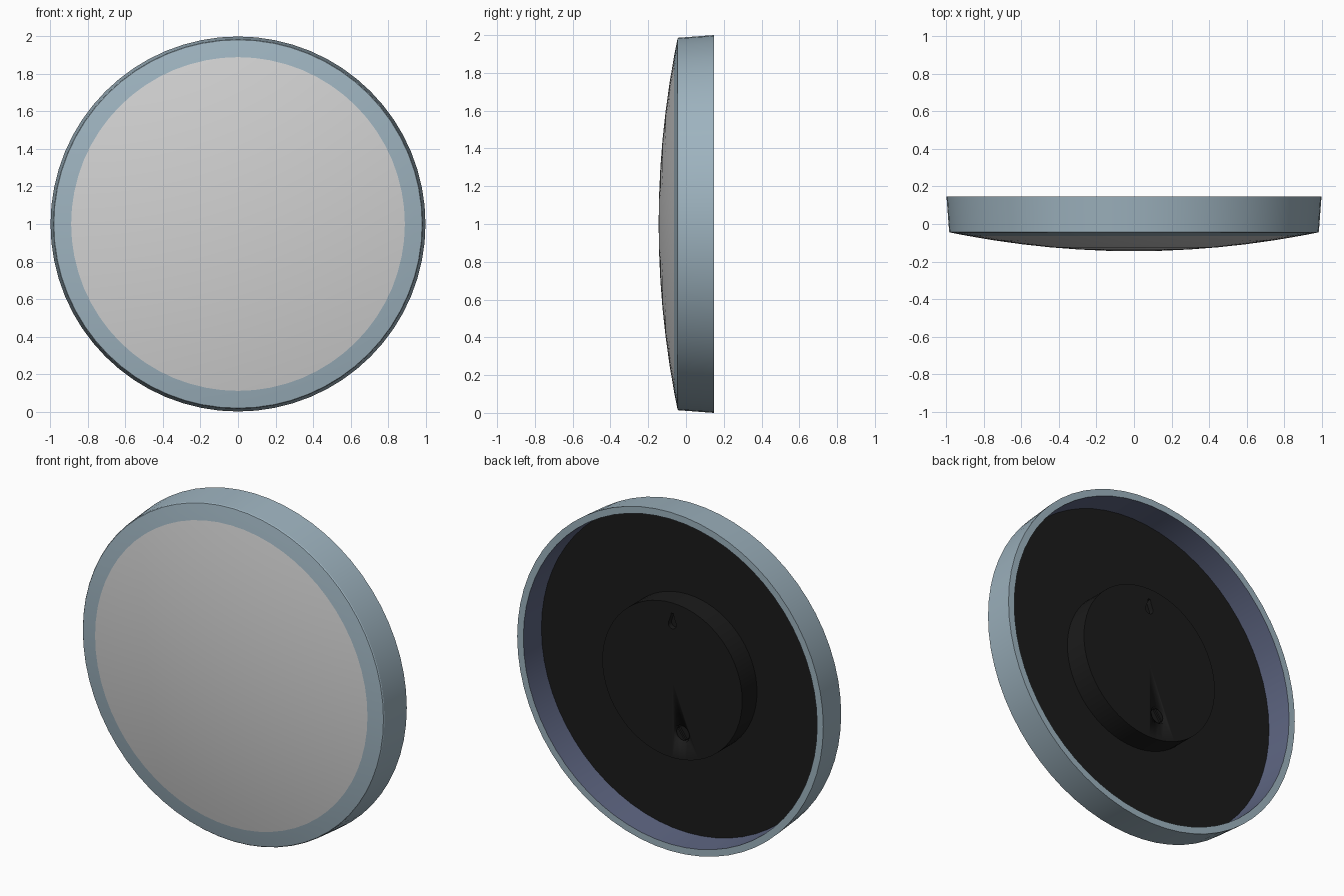
import bpy
import bmesh
from math import sin, cos, pi, hypot

cube = bpy.data.objects.get("Cube")
if cube:
    bpy.data.objects.remove(cube)

SEGMENTS = 64
CENTRE_Z = 1.0


def material(name, colour):
    mat = bpy.data.materials.new(name)
    mat.use_nodes = True
    mat.diffuse_color = (*colour, 1)
    bsdf = mat.node_tree.nodes["Principled BSDF"]
    bsdf.inputs["Base Color"].default_value = (*colour, 1)
    bsdf.inputs["Roughness"].default_value = 0.6
    return mat


BLUE = material("blue grey", (0.34, 0.45, 0.52))
PALE = material("pale grey", (0.64, 0.64, 0.64))
BLACK = material("black", (0.011, 0.011, 0.011))
INDIGO = material("dusky indigo", (0.11, 0.13, 0.22))


def finish(name, bm, mats, smooth=True):
    bmesh.ops.remove_doubles(bm, verts=bm.verts, dist=0.0001)
    bmesh.ops.recalc_face_normals(bm, faces=bm.faces)
    mesh = bpy.data.meshes.new(name)
    bm.to_mesh(mesh)
    bm.free()
    obj = bpy.data.objects.new(name, mesh)
    bpy.context.collection.objects.link(obj)
    for mat in mats:
        mesh.materials.append(mat)
    if smooth:
        bpy.ops.object.select_all(action="DESELECT")
        obj.select_set(True)
        bpy.context.view_layer.objects.active = obj
        bpy.ops.object.shade_smooth_by_angle(angle=pi / 6)
    return obj


def lathe(name, profile, mats, x=0, z=CENTRE_Z, closed=False, rule=None, segments=SEGMENTS):
    """Spin (radius, y) points around a front-to-back axis."""
    bm = bmesh.new()
    verts = [bm.verts.new((x + r, y, z)) for r, y in profile]
    edges = [bm.edges.new(pair) for pair in zip(verts, verts[1:])]
    if closed:
        edges.append(bm.edges.new((verts[-1], verts[0])))
    bmesh.ops.spin(bm, geom=verts + edges, cent=(x, 0, z), axis=(0, 1, 0),
                   angle=2 * pi, steps=segments)
    if rule:
        for face in bm.faces:
            c = face.calc_center_median()
            face.material_index = rule(hypot(c.x - x, c.z - z), c.y)
    return finish(name, bm, mats)


# Tapered outer rim with a coloured inner wall
lathe("rim", [(0.982, -0.045), (0.986, -0.04), (1.0, 0.147), (0.96, 0.147), (0.95, -0.045)],
      [BLUE, INDIGO], closed=True,
      rule=lambda r, y: int(r < 0.958 and y > 0))

# Domed front: pale centre with a blue border
radii = [0, 0.15, 0.3, 0.45, 0.6, 0.75, 0.89, 0.94, 0.982]
lathe("domed_front", [(r, -0.145 + 0.1 * (r / 0.982) ** 2) for r in radii], [PALE, BLUE],
      rule=lambda r, y: int(r > 0.885))

# Recessed back panel
lathe("back_panel", [(0, -0.03), (0.957, -0.03), (0.957, -0.01), (0, -0.01)], [BLACK])

# Raised housing in the middle of the back
FACE_Y = 0.128
housing = lathe("back_housing", [(0, -0.02), (0.457, -0.02), (0.457, FACE_Y), (0, FACE_Y)], [BLACK])

# Hanging slot: a round lower end narrowing to the top
bm = bmesh.new()
arc = [pi * (0.9 + 1.2 * i / 12) for i in range(13)]
outline = [(0.026 * cos(a), 1.33 + 0.026 * sin(a)) for a in arc]
outline += [(0.011, 1.375), (0.007, 1.395), (-0.007, 1.395), (-0.011, 1.375)]
base = bm.faces.new([bm.verts.new((x, FACE_Y - 0.03, z)) for x, z in outline])
side = bmesh.ops.extrude_face_region(bm, geom=[base])
bmesh.ops.translate(bm, vec=(0, 0.06, 0),
                    verts=[v for v in side["geom"] if isinstance(v, bmesh.types.BMVert)])
slot = finish("hanging_slot_cutter", bm, [BLACK], smooth=False)

# Round well for the setting knob
KNOB_X, KNOB_Z = -0.062, 0.70
well = lathe("knob_well_cutter",
             [(0, FACE_Y - 0.04), (0.05, FACE_Y - 0.04), (0.05, FACE_Y + 0.03), (0, FACE_Y + 0.03)],
             [BLACK], KNOB_X, KNOB_Z, segments=24)

for cutter in (slot, well):
    cut = housing.modifiers.new(cutter.name, "BOOLEAN")
    cut.operation = "DIFFERENCE"
    cut.object = cutter
    cutter.hide_render = True
    cutter.hide_viewport = True

# Setting knob with a grip bar
lathe("setting_knob",
      [(0, FACE_Y - 0.04), (0.042, FACE_Y - 0.04), (0.042, FACE_Y - 0.012), (0, FACE_Y - 0.012)],
      [BLACK], KNOB_X, KNOB_Z, segments=24)
bm = bmesh.new()
bmesh.ops.create_cube(bm, size=1)
bmesh.ops.scale(bm, vec=(0.012, 0.02, 0.076), verts=bm.verts)
grip = finish("knob_grip", bm, [BLACK], smooth=False)
grip.location = (KNOB_X, FACE_Y - 0.01, KNOB_Z)
grip.rotation_euler.y = pi / 5
